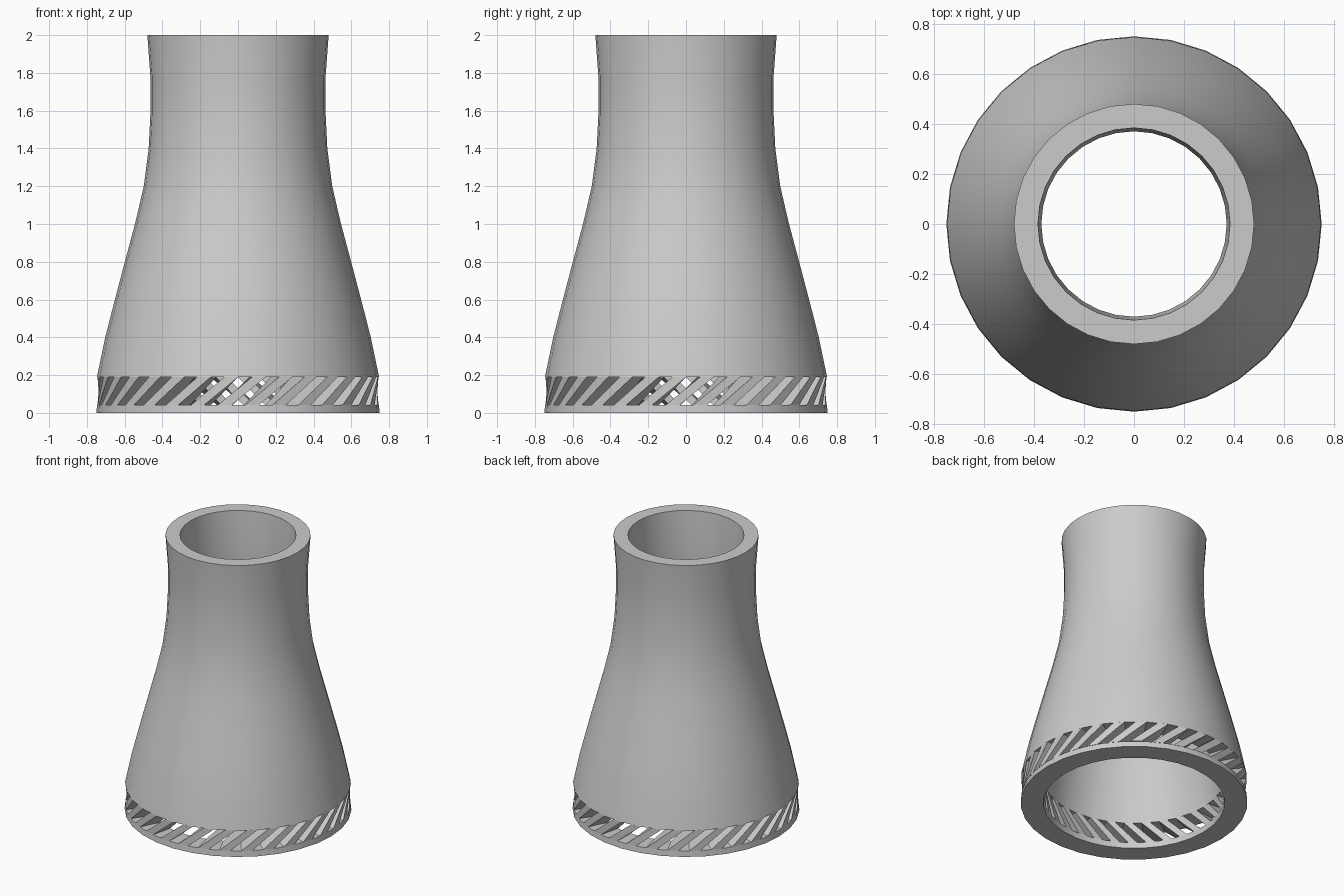
import bpy, bmesh, math

if "Cube" in bpy.data.objects:
    bpy.data.objects.remove(bpy.data.objects["Cube"])

SIDES = 32
INNER = 0.8          # inner wall radius as a fraction of the outer radius
concrete = bpy.data.materials.new("concrete_grey")
concrete.diffuse_color = (0.6, 0.6, 0.6, 1)
concrete.use_nodes = True
concrete.node_tree.nodes["Principled BSDF"].inputs["Base Color"].default_value = concrete.diffuse_color


def finish(name, bm):
    bmesh.ops.recalc_face_normals(bm, faces=bm.faces[:])
    mesh = bpy.data.meshes.new(name)
    bm.to_mesh(mesh)
    bm.free()
    mesh.materials.append(concrete)
    obj = bpy.data.objects.new(name, mesh)
    bpy.context.collection.objects.link(obj)
    bpy.context.view_layer.objects.active = obj
    obj.select_set(True)
    bpy.ops.object.shade_smooth_by_angle(angle=math.radians(30))
    obj.select_set(False)
    return obj


def polar(r, degrees, z):
    a = math.radians(degrees)
    return (r * math.cos(a), r * math.sin(a), z)


def walled_ring(name, outer):
    """Revolve a closed wall section: outer profile up, inner profile down."""
    section = outer + [(r * INNER, z) for r, z in reversed(outer)]
    bm = bmesh.new()
    rings = [[bm.verts.new(polar(r, 360 * i / SIDES, z)) for i in range(SIDES)]
             for r, z in section]
    for k, low in enumerate(rings):
        high = rings[(k + 1) % len(rings)]
        for i in range(SIDES):
            j = (i + 1) % SIDES
            bm.faces.new((low[i], low[j], high[j], high[i]))
    return finish(name, bm)


# Ground ring
walled_ring("base_ring", [(0.75, 0.0), (0.746, 0.042)])

# Flaring tower shell with a narrow throat
walled_ring("tower_shell", [
    (0.747, 0.19), (0.703, 0.40), (0.657, 0.58), (0.603, 0.785),
    (0.543, 1.01), (0.499, 1.20), (0.473, 1.40), (0.463, 1.60),
    (0.463, 1.77), (0.48, 2.0)])

# Slanted air-inlet struts between ring and shell
PITCH = 360 / SIDES
WIDTH, TWIST, PHASE = PITCH * 0.5, 14.0, 3.0
bm = bmesh.new()
for n in range(SIDES):
    start = n * PITCH + PHASE
    loops = []
    for z, shift in ((0.042, 0), (0.19, TWIST)):
        a, b = start + shift, start + shift + WIDTH
        loops.append([bm.verts.new(polar(r, ang, z)) for r, ang in
                      ((0.745, a), (0.745, b), (0.745 * INNER, b), (0.745 * INNER, a))])
    for i in range(4):
        j = (i + 1) % 4
        bm.faces.new((loops[0][i], loops[0][j], loops[1][j], loops[1][i]))
finish("inlet_struts", bm)
